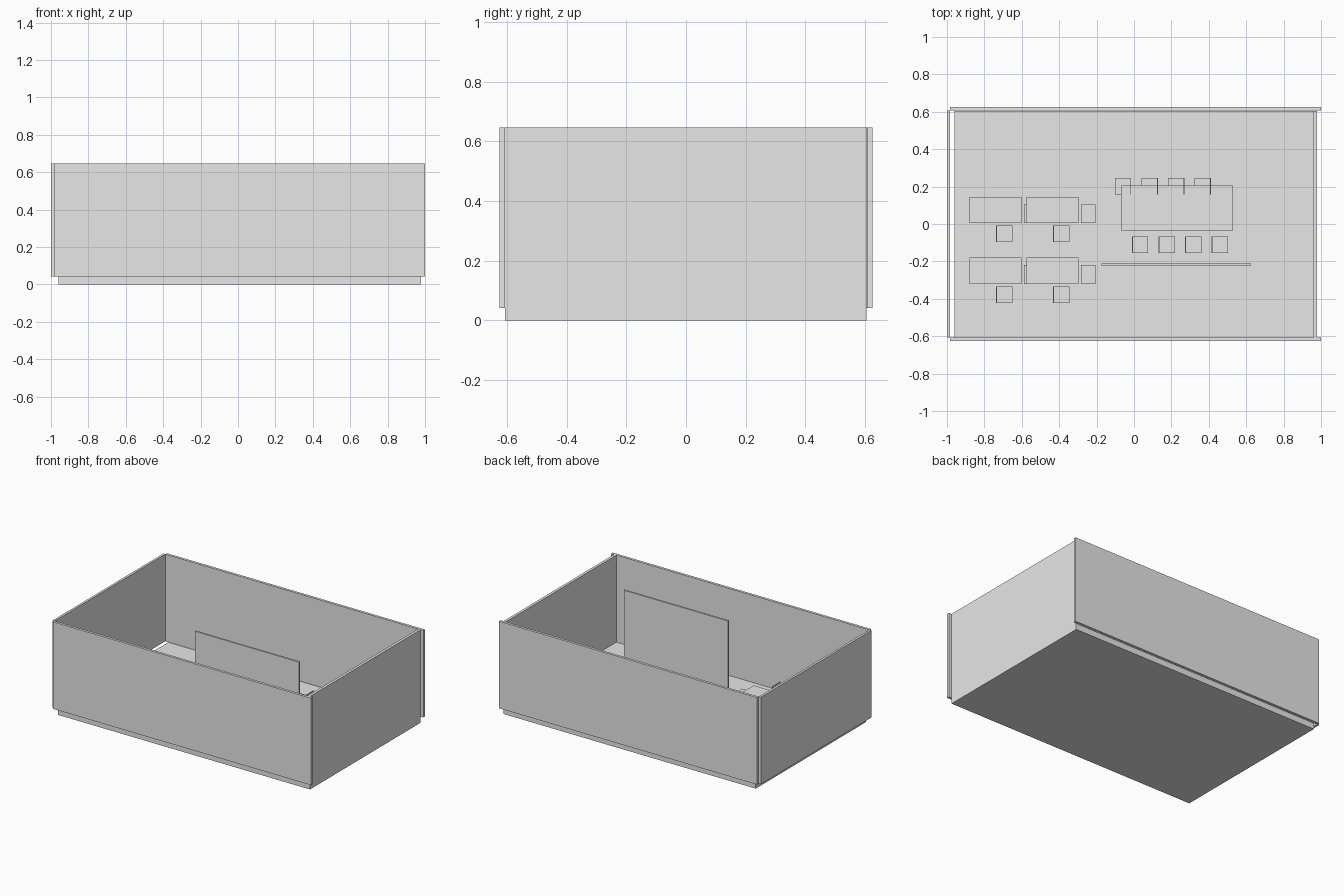
import bpy

if "Cube" in bpy.data.objects:
    bpy.data.objects.remove(bpy.data.objects["Cube"])

grey = bpy.data.materials.new("plain grey")
grey.diffuse_color = (0.8, 0.8, 0.8, 1)
grey.use_nodes = True
grey.node_tree.nodes["Principled BSDF"].inputs["Base Color"].default_value = grey.diffuse_color

# the six quads of a box, corners numbered by x, y, z bits
QUADS = [(0, 2, 3, 1), (4, 5, 7, 6), (0, 1, 5, 4),
         (2, 6, 7, 3), (0, 4, 6, 2), (1, 3, 7, 5)]


def build(name, boxes):
    """One object from boxes given as (x0, x1, y0, y1, z0, z1)."""
    verts, faces = [], []
    for x0, x1, y0, y1, z0, z1 in boxes:
        n = len(verts)
        verts += [(x, y, z) for z in (z0, z1) for y in (y0, y1) for x in (x0, x1)]
        faces += [[n + i for i in q] for q in QUADS]
    mesh = bpy.data.meshes.new(name)
    mesh.from_pydata(verts, [], faces)
    mesh.materials.append(grey)
    obj = bpy.data.objects.new(name, mesh)
    bpy.context.collection.objects.link(obj)
    return obj


FLOOR, TOP = 0.042, 0.647
DESK, SEAT, BACK = 0.187, 0.13, 0.21


def legs(x0, x1, y0, y1, z1, t):
    return [(x, x + t, y, y + t, FLOOR, z1)
            for x in (x0, x1 - t) for y in (y0, y1 - t)]


def table(name, x0, x1, y0, y1):
    top = (x0, x1, y0, y1, DESK - 0.01, DESK)
    build(name, [top] + legs(x0, x1, y0, y1, DESK - 0.01, 0.01))


def chair(name, x0, y0, back_right=False):
    """Square seat on four legs with a thin upright back on one side."""
    x1, y1 = x0 + 0.087, y0 + 0.088
    b = x1 - 0.005 if back_right else x0
    build(name, [(x0, x1, y0, y1, SEAT - 0.008, SEAT),
                 (b, b + 0.005, y0, y1, SEAT, BACK)]
          + legs(x0, x1, y0, y1, SEAT - 0.008, 0.006))


# room shell
build("floor", [(-0.96, 0.96, -0.607, 0.605, 0, FLOOR)])
build("front_wall", [(-0.984, 1.0, -0.625, -0.607, FLOOR, TOP)])
build("back_wall", [(-0.984, 1.0, 0.607, 0.625, FLOOR, TOP)])
build("left_wall", [(-1.0, -0.984, -0.607, 0.607, FLOOR, TOP)])
build("right_wall", [(0.96, 0.979, -0.607, 0.605, 0, TOP)])
build("partition", [(-0.175, 0.625, -0.223, -0.21, FLOOR, TOP - 0.003)])

# work desks with drawer units and chairs, two rows of two
for row, y in enumerate((0.005, -0.32)):
    for col, x in enumerate((-0.88, -0.576)):
        tag = f"_{row}_{col}"
        table("desk" + tag, x, x + 0.279, y, y + 0.14)
        build("drawer_unit" + tag,
              [(x + 0.293, x + 0.371, y, y + 0.1, FLOOR, 0.14)])
        chair("desk_chair" + tag, x + 0.143, y - 0.102)

# meeting table with four chairs along each long side
table("meeting_table", -0.07, 0.53, -0.035, 0.205)
for i in range(4):
    chair(f"front_chair_{i}", -0.011 + 0.142 * i, -0.154)
    chair(f"back_chair_{i}", -0.102 + 0.142 * i, 0.159, True)
